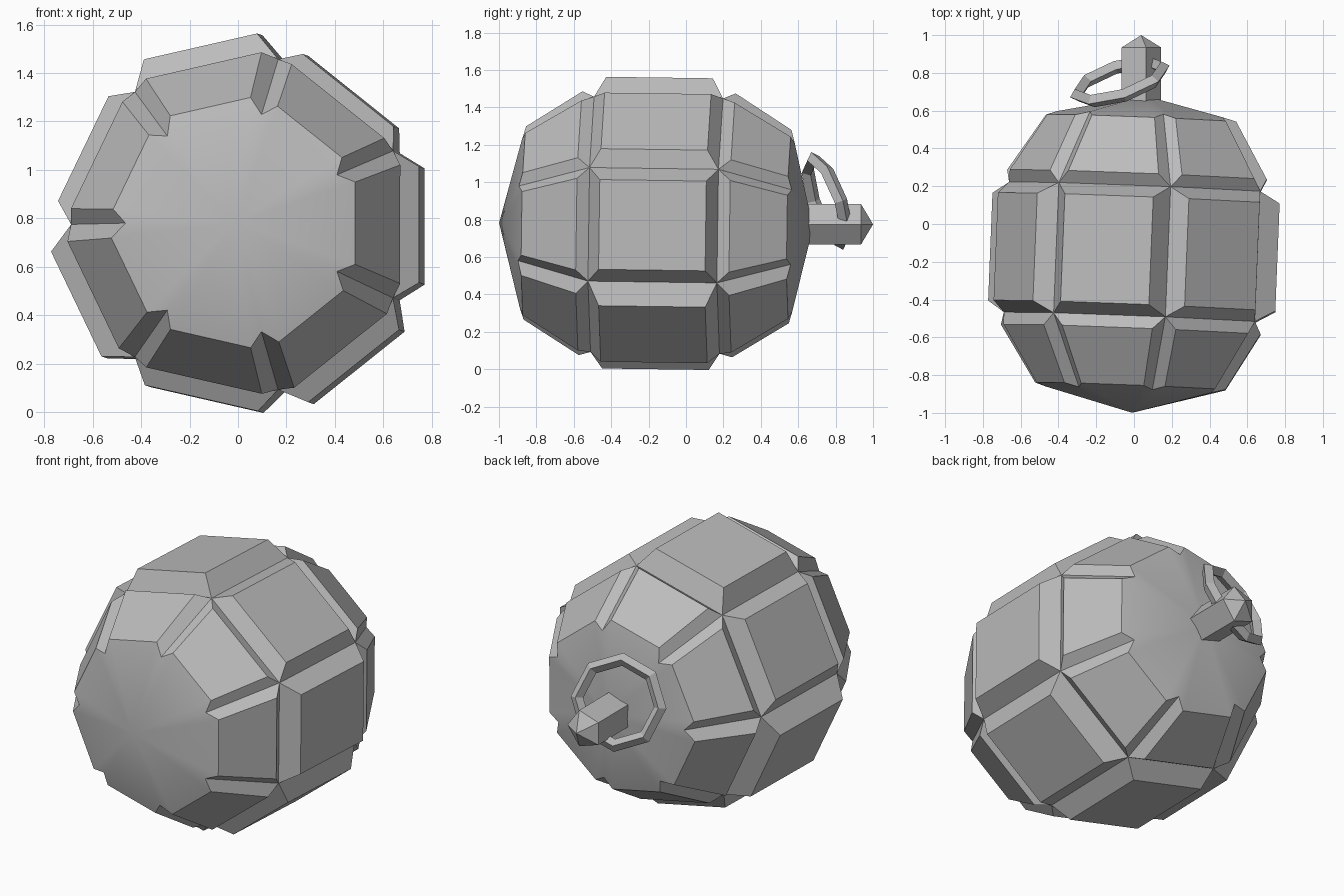
import bpy, bmesh
from math import sin, cos, pi, radians
from mathutils import Vector

cube = bpy.data.objects.get("Cube")
if cube:
    bpy.data.objects.remove(cube)

grey = bpy.data.materials.new("cast_grey")
grey.use_nodes = True
COLOUR = (0.5, 0.5, 0.5, 1)
grey.diffuse_color = COLOUR
grey.node_tree.nodes["Principled BSDF"].inputs["Base Color"].default_value = COLOUR

SIDES = 7
HALF = pi / SIDES


def finish(bm, name, smooth_angle=None):
    bmesh.ops.remove_doubles(bm, verts=bm.verts, dist=0.0005)
    bmesh.ops.recalc_face_normals(bm, faces=bm.faces)
    mesh = bpy.data.meshes.new(name)
    bm.to_mesh(mesh)
    bm.free()
    mesh.materials.append(grey)
    obj = bpy.data.objects.new(name, mesh)
    bpy.context.collection.objects.link(obj)
    if smooth_angle:
        bpy.ops.object.select_all(action='DESELECT')
        obj.select_set(True)
        bpy.context.view_layer.objects.active = obj
        bpy.ops.object.shade_smooth_by_angle(angle=radians(smooth_angle))
    return obj


def face(bm, *points):
    bm.faces.new([bm.verts.new(p) for p in points])


# Segmented body: raised panels separated by V grooves
def build_body():
    bm = bmesh.new()
    ring_r, ring_y = 0.70, 0.345      # groove crossings
    end_r, end_y = 0.46, 0.73         # groove ends at the caps
    heights = [0.736, 0.71, 0.755, 0.724, 0.756, 0.735, 0.747]
    for i, height in enumerate(heights):
        a = 2 * HALF * i

        def at(apothem, side, y):
            return Vector((apothem * cos(a) - side * sin(a), y,
                           apothem * sin(a) + side * cos(a)))

        def groove(r, s, y):
            return at(r * cos(HALF), s * r * sin(HALF), y)

        # middle panel
        base = [groove(ring_r, s, y * ring_y) for s, y in ((-1, -1), (1, -1), (1, 1), (-1, 1))]
        top = [at(height, s * 0.24, y * 0.285) for s, y in ((-1, -1), (1, -1), (1, 1), (-1, 1))]
        face(bm, *top)
        for k in range(4):
            n = (k + 1) % 4
            face(bm, base[k], base[n], top[n], top[k])

        # tapering panel and cap slice at each end
        lift = (height - 0.74) / 2
        for d, pole_y in ((-1, 0.85), (1, 0.83)):
            bl, br = (groove(ring_r, s, d * ring_y) for s in (-1, 1))
            el, er = (groove(end_r, s, d * end_y) for s in (-1, 1))
            ol, orr = (at(0.665 + lift, s * 0.245, d * 0.41) for s in (-1, 1))
            il, ir = (at(0.49 + lift / 2, s * 0.17, d * 0.71) for s in (-1, 1))
            pole = Vector((0, d * pole_y, 0))
            face(bm, ol, orr, ir, il)
            face(bm, bl, br, orr, ol)
            face(bm, bl, ol, il, el)
            face(bm, br, er, ir, orr)
            for p, q in ((el, il), (il, ir), (ir, er)):
                face(bm, p, q, pole)
    body = finish(bm, "segmented_body", 30)
    body.location = (0.024, -0.15, 0.77)
    body.rotation_euler = (radians(-0.8), 0, radians(-2.3))


# Five-sided stem with a pointed tip
def build_stem():
    bm = bmesh.new()
    cx, cz, r = 0.028, 0.775, 0.115

    def corner(k, y):
        t = 2 * pi * k / 5
        return Vector((cx + r * cos(t), y, cz + r * sin(t)))

    for k in range(5):
        face(bm, corner(k, 0.6), corner(k + 1, 0.6), corner(k + 1, 0.935), corner(k, 0.935))
        face(bm, corner(k, 0.935), corner(k + 1, 0.935), Vector((cx + 0.01, 1.0, cz)))
    face(bm, *[corner(k, 0.6) for k in range(5)])
    finish(bm, "stem")


# Tilted pull ring
def build_ring():
    bpy.ops.mesh.primitive_torus_add(major_segments=8, minor_segments=4,
                                     major_radius=0.24, minor_radius=0.036)
    ring = bpy.context.object
    ring.name = "pull_ring"
    ring.data.materials.append(grey)
    for poly in ring.data.polygons:
        poly.use_smooth = False
    normal = Vector((-0.32, 1, 0.36))
    ring.rotation_euler = normal.to_track_quat('Z', 'Y').to_euler()
    ring.location = (-0.075, 0.755, 0.90)


build_body()
build_stem()
build_ring()
